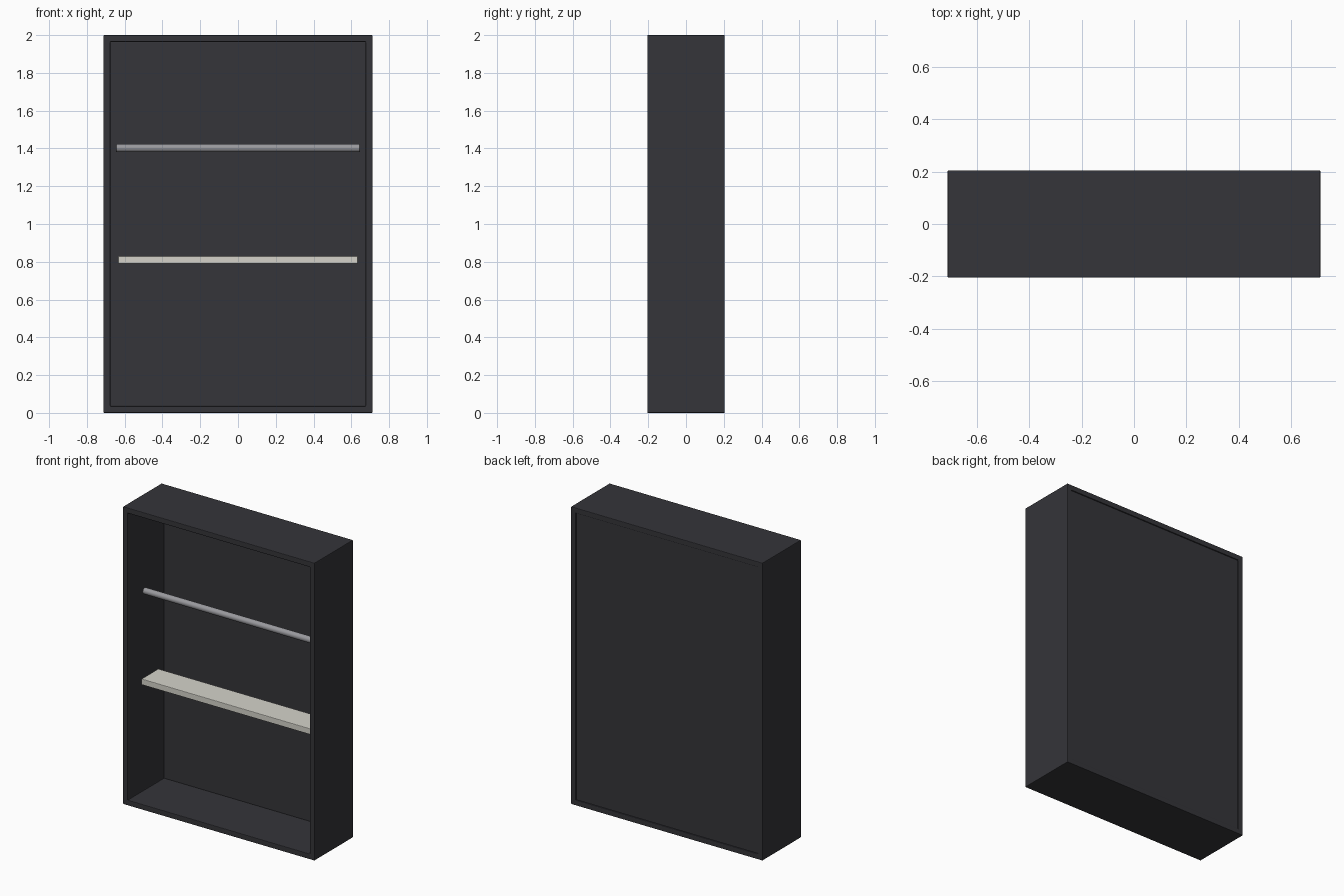
import bpy, math

if "Cube" in bpy.data.objects:
    bpy.data.objects.remove(bpy.data.objects["Cube"])

def material(name, rgb):
    m = bpy.data.materials.new(name)
    m.diffuse_color = (*rgb, 1)
    m.use_nodes = True
    m.node_tree.nodes["Principled BSDF"].inputs["Base Color"].default_value = m.diffuse_color
    return m

charcoal = material("charcoal", (0.035, 0.035, 0.041))
steel = material("steel grey", (0.32, 0.32, 0.34))
cream = material("off white", (0.66, 0.65, 0.59))

def finish(ob, name, mat, bevel):
    ob.name = name
    ob.data.materials.append(mat)
    mod = ob.modifiers.new("soft edge", 'BEVEL')
    mod.width, mod.segments = bevel, 2
    mod.limit_method = 'ANGLE'
    return ob

def box(name, lo, hi, mat, bevel=0.004):
    bpy.ops.mesh.primitive_cube_add(size=1, location=[(a + b) / 2 for a, b in zip(lo, hi)])
    ob = bpy.context.object
    ob.scale = [b - a for a, b in zip(lo, hi)]
    bpy.ops.object.transform_apply(location=False, rotation=False, scale=True)
    return finish(ob, name, mat, bevel)

W, D, H, T = 0.712, 0.205, 2.0, 0.036

# Hollow carcass: a cube with its middle cut through front to back
bpy.ops.mesh.primitive_cube_add(size=1, location=(0, 0, H / 2))
cutter = bpy.context.object
cutter.name = "opening_cutter"
cutter.scale = (2 * (W - T), 1, H - 2 * T)
cutter.hide_render = True
cutter.hide_viewport = True
cabinet = box("cabinet_frame", (-W, -D, 0), (W, D, H), charcoal)
cut = cabinet.modifiers.new("opening", 'BOOLEAN')
cut.object = cutter
cut.solver = 'EXACT'
cabinet.modifiers.move(1, 0)

# Back panel, slightly recessed between the frame boards
box("back_panel", (-W + T, 0.18, T), (W - T, 0.199, H - T), charcoal, 0.002)

# Shelf
box("shelf", (-0.635, -0.12, 0.79), (0.635, 0.06, 0.83), cream)

# Hanging rail
bpy.ops.mesh.primitive_cylinder_add(vertices=24, radius=0.021, depth=1.29,
                                    location=(0, -0.072, 1.402),
                                    rotation=(0, math.pi / 2, 0))
bpy.ops.object.shade_smooth_by_angle()
finish(bpy.context.object, "hanging_rail", steel, 0.002)
